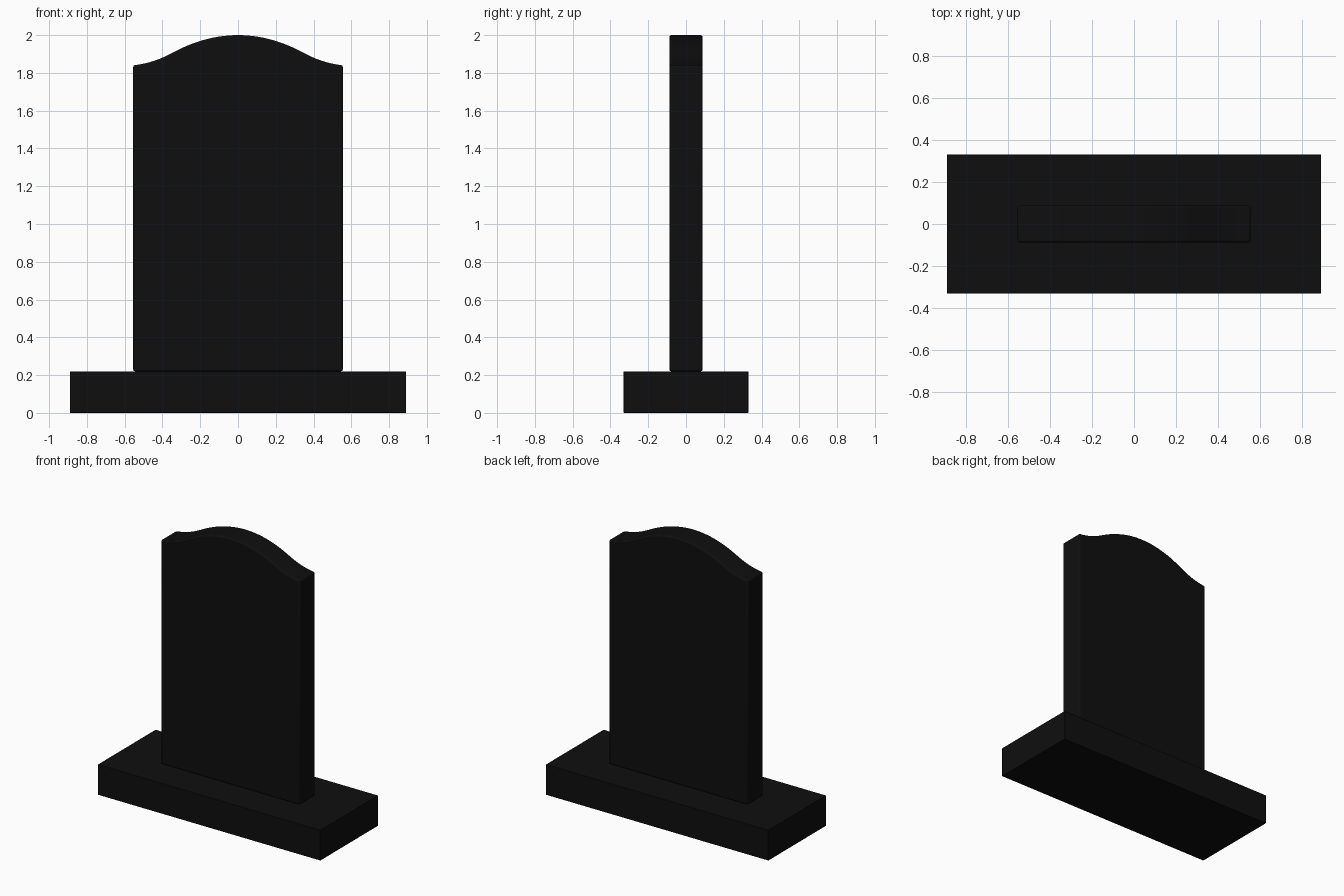
import bpy, bmesh, math

if "Cube" in bpy.data.objects:
    bpy.data.objects.remove(bpy.data.objects["Cube"])

granite = bpy.data.materials.new("black_granite")
granite.diffuse_color = (0.0045, 0.0045, 0.0045, 1)
granite.use_nodes = True
granite.node_tree.nodes["Principled BSDF"].inputs["Base Color"].default_value = granite.diffuse_color


def extrude_profile(name, points, half_depth, bevel):
    """Extrude an XZ outline along Y, then soften its sharp edges."""
    bm = bmesh.new()
    face = bm.faces.new([bm.verts.new((x, -half_depth, z)) for x, z in points])
    ext = bmesh.ops.extrude_face_region(bm, geom=[face])
    verts = [g for g in ext["geom"] if isinstance(g, bmesh.types.BMVert)]
    bmesh.ops.translate(bm, verts=verts, vec=(0, 2 * half_depth, 0))
    bmesh.ops.recalc_face_normals(bm, faces=bm.faces)
    mesh = bpy.data.meshes.new(name)
    bm.to_mesh(mesh)
    bm.free()
    mesh.materials.append(granite)
    obj = bpy.data.objects.new(name, mesh)
    bpy.context.collection.objects.link(obj)
    mod = obj.modifiers.new("soft_edges", "BEVEL")
    mod.width = bevel
    mod.segments = 2
    mod.limit_method = "ANGLE"
    mod.angle_limit = math.radians(40)
    bpy.ops.object.select_all(action="DESELECT")
    obj.select_set(True)
    bpy.context.view_layer.objects.active = obj
    bpy.ops.object.shade_smooth_by_angle(angle=math.radians(30))
    return obj


# Plinth
extrude_profile("plinth", [(-0.89, 0), (0.89, 0), (0.89, 0.22), (-0.89, 0.22)], 0.33, 0.003)

# Upright slab with a serpentine top: convex crown, concave shoulders
HALF_W, KNEE, CROWN = 0.555, 0.35, 0.775


def top_height(x):
    x = abs(x)
    if x <= KNEE:
        return 2 - CROWN * x * x
    d = x - KNEE
    slope = 2 * CROWN * KNEE
    return 2 - CROWN * KNEE ** 2 - slope * d + 1.11 * d * d


steps = 40
top = [HALF_W * (1 - 2 * i / steps) for i in range(steps + 1)]
outline = [(-HALF_W, 0.22), (HALF_W, 0.22)] + [(x, top_height(x)) for x in top]
extrude_profile("headstone", outline, 0.088, 0.01)
